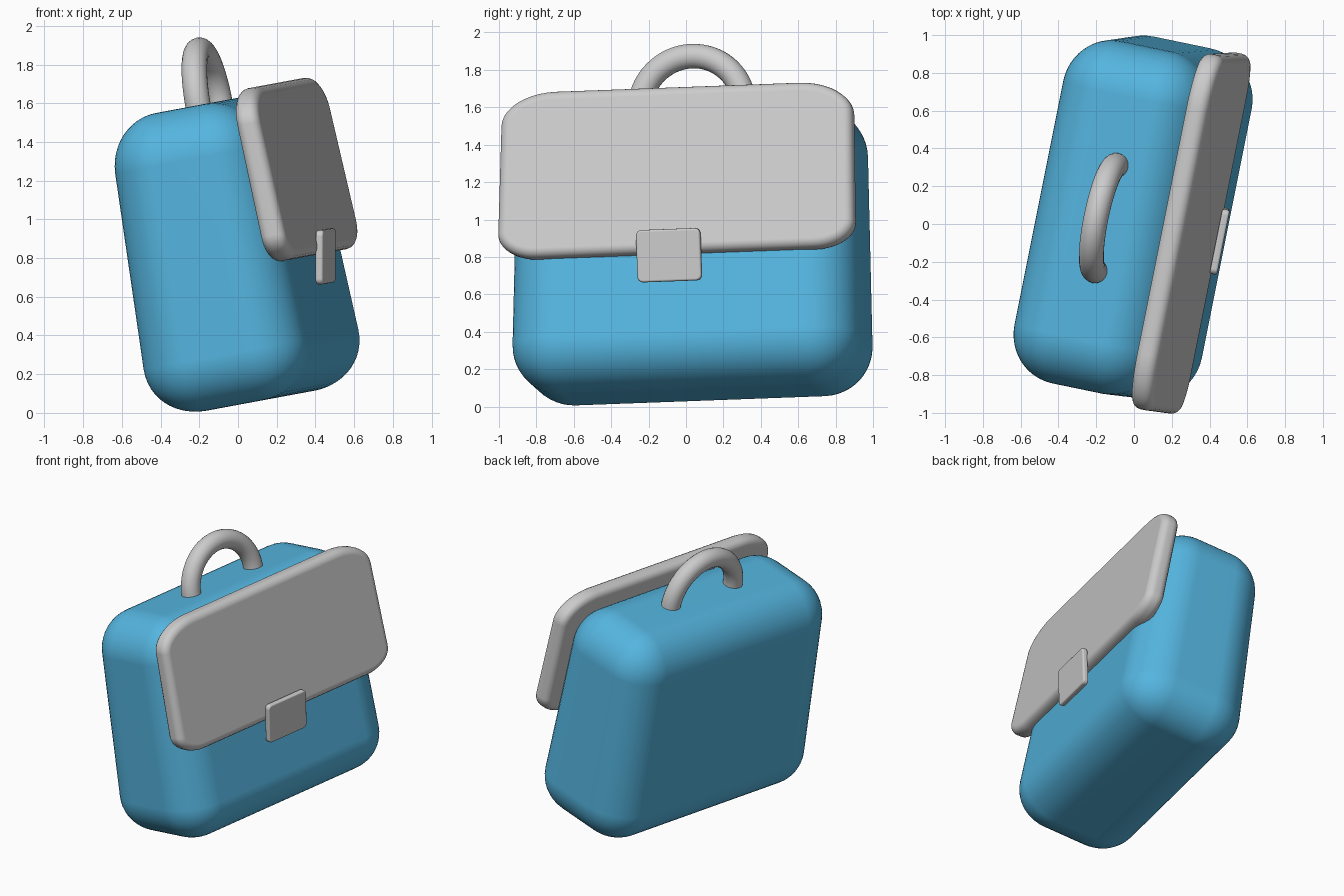
import bpy, bmesh
from math import radians, sin, cos, pi
from mathutils import Matrix

if "Cube" in bpy.data.objects:
    bpy.data.objects.remove(bpy.data.objects["Cube"])

# Pose of the whole bag: local +X is the flap side, Y the width, Z up
POSE = (Matrix.Translation((-0.026, 0.035, 0.83))
        @ Matrix.Rotation(radians(-10.5), 4, 'Y')
        @ Matrix.Rotation(radians(-11.5), 4, 'Z'))


def finish(name, bm, color=None, taper=False, local=Matrix()):
    """Taper, pose, smooth and colour one part."""
    bmesh.ops.recalc_face_normals(bm, faces=bm.faces)
    if taper:
        for v in bm.verts:
            z = v.co.z
            v.co.x *= 1 - 0.09 * z
            v.co.y *= 1 - 0.022 * z
    bm.transform(POSE @ local)
    me = bpy.data.meshes.new(name)
    bm.to_mesh(me)
    bm.free()
    ob = bpy.data.objects.new(name, me)
    bpy.context.collection.objects.link(ob)
    bpy.ops.object.select_all(action='DESELECT')
    ob.select_set(True)
    bpy.context.view_layer.objects.active = ob
    bpy.ops.object.shade_smooth_by_angle(angle=radians(40))
    ob.modifiers.new("flat_normals", 'WEIGHTED_NORMAL').keep_sharp = True
    if color:
        mat = bpy.data.materials.new(name + "_colour")
        mat.diffuse_color = color
        mat.use_nodes = True
        mat.node_tree.nodes["Principled BSDF"].inputs["Base Color"].default_value = mat.diffuse_color
        me.materials.append(mat)
    return ob


def slab(x, half_t, half_w, z0, z1, top_r, bottom_r, fillet, steps=10):
    """Plate with elliptical corners and filleted rims, thickness along X."""
    bm = bmesh.new()
    pts = []
    corners = [(1, 1, top_r), (-1, 1, top_r), (-1, -1, bottom_r), (1, -1, bottom_r)]
    for k, (sy, sz, (ry, rz)) in enumerate(corners):
        cy = sy * (half_w - ry)
        cz = z1 - rz if sz > 0 else z0 + rz
        for i in range(steps + 1):
            a = (k + i / steps) * pi / 2
            pts.append((x - half_t, cy + ry * cos(a), cz + rz * sin(a)))
    face = bm.faces.new([bm.verts.new(p) for p in pts])
    ext = bmesh.ops.extrude_face_region(bm, geom=[face], use_keep_orig=True)
    new_verts = [g for g in ext['geom'] if isinstance(g, bmesh.types.BMVert)]
    bmesh.ops.translate(bm, verts=new_verts, vec=(2 * half_t, 0, 0))
    bmesh.ops.recalc_face_normals(bm, faces=bm.faces)
    rims = [e for e in bm.edges if abs(e.verts[0].co.x - e.verts[1].co.x) < 1e-5]
    bmesh.ops.bevel(bm, geom=rims, offset=fillet, segments=4, profile=0.5, affect='EDGES')
    return bm


# Body: heavily rounded box, slightly wider at the base
bm = bmesh.new()
bmesh.ops.create_cube(bm, size=2, matrix=Matrix.Diagonal((0.415, 0.935, 0.78, 1)))
bmesh.ops.bevel(bm, geom=bm.edges[:], offset=0.27, segments=12, profile=0.5, affect='EDGES')
finish("bag_body", bm, (0.09, 0.46, 0.74, 1), taper=True)

# Front flap
bm = slab(0.417, 0.066, 0.973, -0.091, 0.819, (0.3, 0.18), (0.22, 0.14), 0.05)
finish("front_flap", bm, taper=True)

# Clasp: small plate leaning from the flap down to the body
bm = slab(0, 0.02, 0.175, -0.14, 0.14, (0.03, 0.03), (0.03, 0.03), 0.012, steps=4)
finish("clasp", bm, local=Matrix.Translation((0.483, -0.03, -0.108))
       @ Matrix.Rotation(radians(11), 4, 'Y'))

# Carry handle: half ring of round section
bm = bmesh.new()
R, r, arc, sides = 0.285, 0.066, 32, 20
rings = []
for i in range(arc + 1):
    a = pi * i / arc
    rings.append([bm.verts.new((r * sin(t), (R + r * cos(t)) * cos(a), (R + r * cos(t)) * sin(a)))
                  for t in (2 * pi * j / sides for j in range(sides))])
for A, B in zip(rings, rings[1:]):
    for j in range(sides):
        k = (j + 1) % sides
        bm.faces.new((A[j], A[k], B[k], B[j]))
bm.faces.new(rings[0])
bm.faces.new(rings[-1])
finish("carry_handle", bm, local=Matrix.Translation((0.018, 0, 0.773)))
